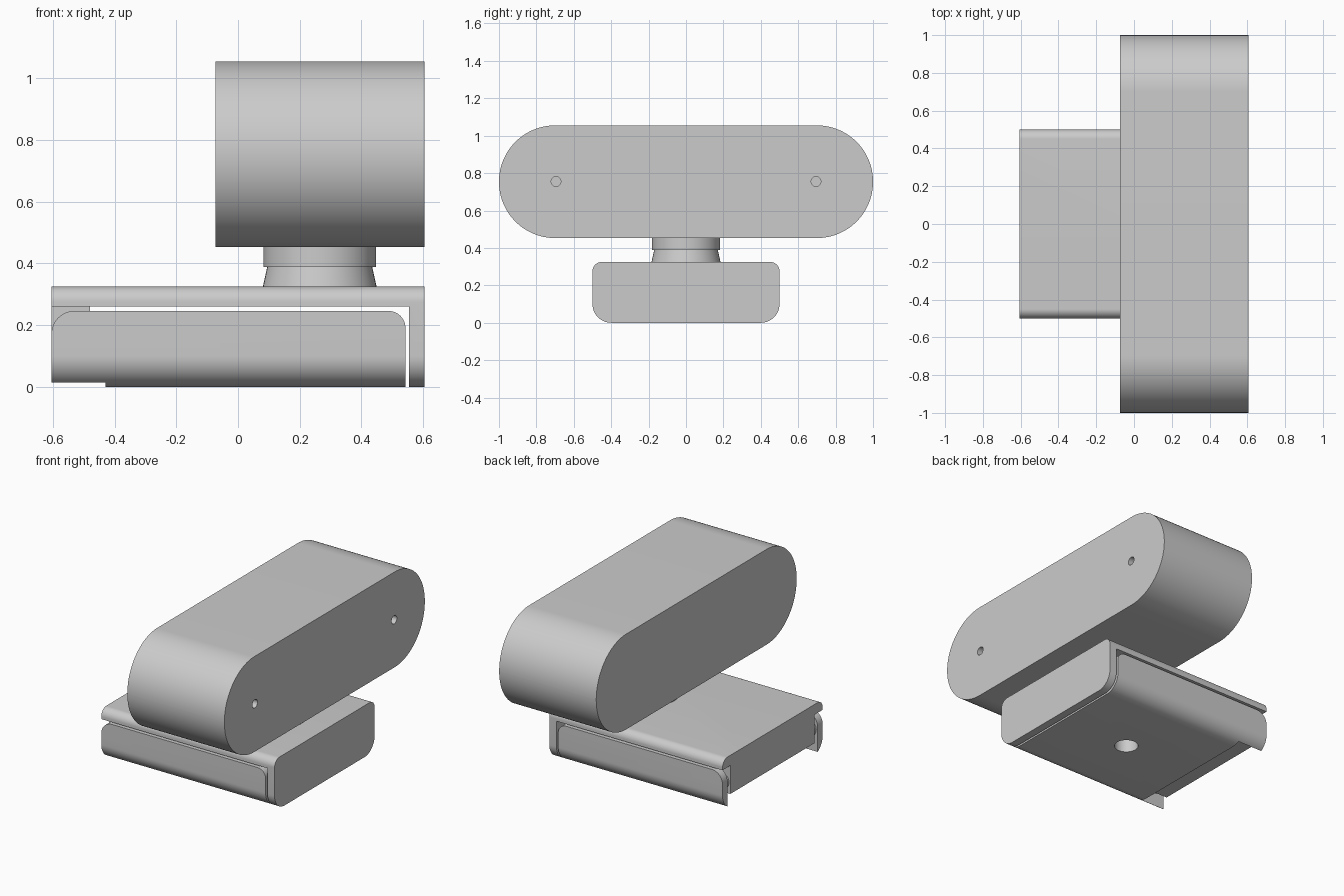
import bpy, bmesh, math
from mathutils import Vector

cube = bpy.data.objects.get("Cube")
if cube:
    bpy.data.objects.remove(cube)

# One plain grey for every part
grey = bpy.data.materials.new("plain grey")
grey.use_nodes = True
colour = (0.6, 0.6, 0.6, 1)
grey.diffuse_color = colour
grey.node_tree.nodes["Principled BSDF"].inputs["Base Color"].default_value = colour


def new_object(name, bm):
    bmesh.ops.recalc_face_normals(bm, faces=bm.faces)
    mesh = bpy.data.meshes.new(name)
    bm.to_mesh(mesh)
    bm.free()
    mesh.materials.append(grey)
    obj = bpy.data.objects.new(name, mesh)
    bpy.context.collection.objects.link(obj)
    return obj


def rounded(corners, steps=14):
    """Outline from (u, v, radius) corners, each rounded by an arc."""
    out = []
    for i, (u, v, r) in enumerate(corners):
        p = Vector((u, v))
        if r == 0:
            out.append(p)
            continue
        a = (Vector(corners[i - 1][:2]) - p).normalized() * r
        b = (Vector(corners[(i + 1) % len(corners)][:2]) - p).normalized() * r
        for k in range(steps + 1):
            t = math.pi / 2 * k / steps
            out.append(p + a * (1 - math.sin(t)) + b * (1 - math.cos(t)))
    return out


def prism(name, outline, axis, lo, hi):
    """Extrude an outline along x (outline in y, z) or y (outline in x, z)."""
    bm = bmesh.new()
    place = (lambda p: (lo, p.x, p.y)) if axis == "X" else (lambda p: (p.x, lo, p.y))
    face = bm.faces.new([bm.verts.new(place(p)) for p in outline])
    moved = bmesh.ops.extrude_face_region(bm, geom=[face])["geom"]
    shift = Vector((hi - lo, 0, 0)) if axis == "X" else Vector((0, hi - lo, 0))
    bmesh.ops.translate(bm, vec=shift, verts=[g for g in moved if isinstance(g, bmesh.types.BMVert)])
    return new_object(name, bm)


def box(name, x0, x1, y, z0, z1):
    return prism(name, rounded([(x0, z0, 0), (x1, z0, 0), (x1, z1, 0), (x0, z1, 0)]), "Y", -y, y)


def cylinder(name, centre, r0, r1, length, axis="Z"):
    bpy.ops.mesh.primitive_cone_add(vertices=48, radius1=r0, radius2=r1, depth=length, location=centre,
                                    rotation={"X": (0, math.pi / 2, 0), "Y": (math.pi / 2, 0, 0), "Z": (0, 0, 0)}[axis])
    obj = bpy.context.object
    obj.name = name
    obj.data.materials.append(grey)
    return obj


def combine(obj, tool, operation):
    tool.hide_render = True
    mod = obj.modifiers.new("shape", "BOOLEAN")
    mod.operation, mod.object, mod.solver = operation, tool, "EXACT"
    bpy.context.view_layer.objects.active = obj
    bpy.ops.object.modifier_apply(modifier=mod.name)
    bpy.data.objects.remove(tool)


# Camera body: long capsule with two small screw holes in its face
body = prism("camera_body", rounded([(-1, 0.453, 0.3), (1, 0.453, 0.3), (1, 1.055, 0.3), (-1, 1.055, 0.3)], 32),
             "X", -0.073, 0.605)
for side in (-1, 1):
    combine(body, cylinder("hole", (0.6, side * 0.695, 0.755), 0.026, 0.026, 0.08, "X"), "DIFFERENCE")

# Swivel neck
neck_x = 0.265
cylinder("neck_collar", (neck_x, 0, 0.422), 0.183, 0.183, 0.066)
cylinder("neck_base", (neck_x, 0, 0.356), 0.185, 0.17, 0.068)


# Cross-section shared by both halves of the clip
def clip_section():
    return prism("section", rounded([(-0.5, 0, 0.1), (0.5, 0, 0.1), (0.5, 0.325, 0.05), (-0.5, 0.325, 0.05)]),
                 "X", -0.605, 0.605)


# Upper clip: top plate with a drop-down end wall
upper = prism("clip_top", rounded([(-0.605, 0.26, 0), (0.555, 0.26, 0), (0.555, -0.1, 0), (0.7, -0.1, 0),
                                   (0.7, 0.5, 0), (-0.605, 0.5, 0)]), "Y", -0.6, 0.6)
combine(upper, clip_section(), "INTERSECT")

# Lower clip: rounded tray with side ears and a tripod socket
lower = prism("clip_foot", rounded([(-0.605, -0.1, 0), (0.543, -0.1, 0), (0.543, 0.246, 0.055),
                                    (-0.605, 0.246, 0.075)]), "Y", -0.6, 0.6)
combine(lower, clip_section(), "INTERSECT")
combine(lower, box("hinge_gap", -0.8, -0.43, 0.45, -0.2, 0.5), "DIFFERENCE")
combine(lower, cylinder("socket", (0.06, 0, 0.02), 0.07, 0.07, 0.2), "DIFFERENCE")

# Hinge block under the plate, with a pin to each ear
box("hinge_block", -0.604, -0.48, 0.42, 0.08, 0.262)
for side, name in ((-1, "right_hinge_pin"), (1, "left_hinge_pin")):
    cylinder(name, (-0.545, side * 0.435, 0.15), 0.05, 0.05, 0.05, "Y")

# Smooth the curved surfaces, keep the edges sharp
for obj in bpy.context.scene.objects:
    if obj.type == "MESH":
        bpy.ops.object.select_all(action="DESELECT")
        obj.select_set(True)
        bpy.context.view_layer.objects.active = obj
        bpy.ops.object.shade_smooth_by_angle(angle=math.radians(30))
